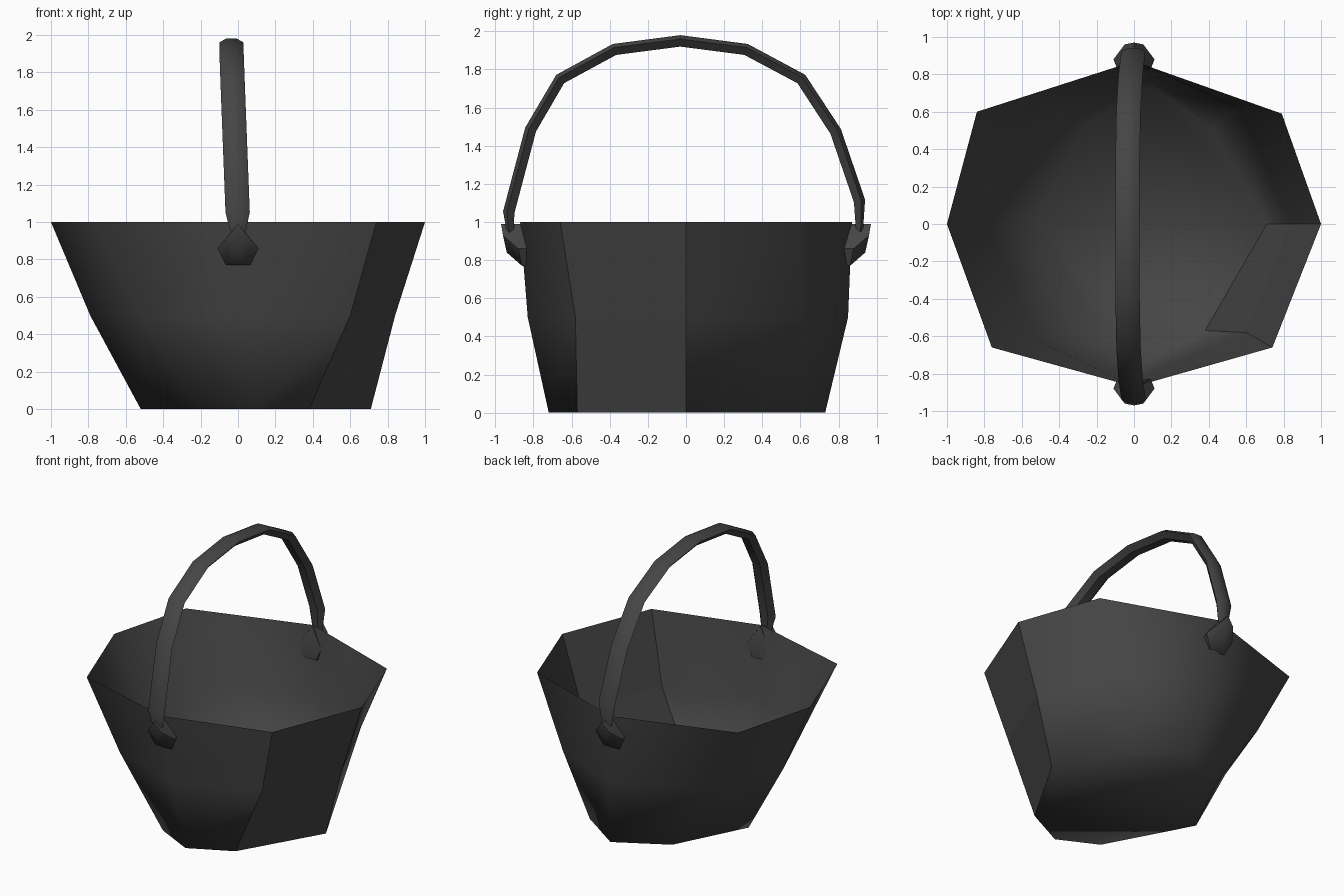
import bpy
import bmesh
from mathutils import Vector

cube = bpy.data.objects.get("Cube")
if cube:
    bpy.data.objects.remove(cube, do_unlink=True)

charcoal = bpy.data.materials.new("charcoal")
charcoal.use_nodes = True
colour = (0.06, 0.06, 0.06, 1)
charcoal.diffuse_color = colour
charcoal.node_tree.nodes["Principled BSDF"].inputs["Base Color"].default_value = colour


def finish(name, bm):
    bmesh.ops.recalc_face_normals(bm, faces=bm.faces)
    mesh = bpy.data.meshes.new(name)
    bm.to_mesh(mesh)
    bm.free()
    mesh.materials.append(charcoal)
    obj = bpy.data.objects.new(name, mesh)
    bpy.context.collection.objects.link(obj)
    return obj


def bridge(bm, low, high):
    n = len(low)
    return [bm.faces.new((low[i], low[(i + 1) % n], high[(i + 1) % n], high[i]))
            for i in range(n)]


# Bucket: three irregular octagons, joined from the floor to the rim
bottom = [(.71, 0), (.42, .51), (.1, .73), (-.26, .53),
          (-.52, .02), (-.2, -.58), (.08, -.72), (.38, -.57)]
middle = [(.84, 0), (.56, .62), (.04, .85), (-.58, .58),
          (-.79, 0), (-.52, -.62), (.03, -.83), (.6, -.58)]
rim = [(1, 0), (.79, .59), (0, .87), (-.84, .6),
       (-1, 0), (-.76, -.66), (0, -.87), (.74, -.66)]
bm = bmesh.new()
rings = [[bm.verts.new((x, y, z)) for x, y in ring]
         for ring, z in ((bottom, 0), (middle, .5), (rim, 1))]
bm.faces.new(rings[0][::-1])
panels = []
for low, high in zip(rings, rings[1:]):
    panels.append(bridge(bm, low, high)[-1])
for face in bm.faces:
    face.smooth = face not in panels
finish("bucket", bm)

# Handle: flattened hexagon section swept along a faceted arch
arch = [(-.92, .94), (-.93, 1.05), (-.815, 1.485), (-.66, 1.75), (-.375, 1.905),
        (-.03, 1.95), (.315, 1.905), (.605, 1.75), (.785, 1.475), (.91, 1.11), (.91, .95)]
section = [(-.065, .01), (-.03, .03), (.03, .03), (.065, .01), (.03, -.03), (-.03, -.03)]
path = [Vector((0, y, z)) for y, z in arch]
bm = bmesh.new()
rings = []
for i, p in enumerate(path):
    along = (path[min(i + 1, len(path) - 1)] - path[max(i - 1, 0)]).normalized()
    outward = Vector((0, -along.z, along.y))
    size = .6 if i in (0, len(path) - 1) else 1
    lean = -.035 * max(0, min(1, (p.z - 1) / .9))
    rings.append([bm.verts.new(p + Vector((lean + a * size, 0, 0)) + outward * b * size)
                  for a, b in section])
for low, high in zip(rings, rings[1:]):
    bridge(bm, low, high)
bm.faces.new(rings[0])
bm.faces.new(rings[-1])
handle = finish("handle", bm)

# Faceted lugs through the wall at both handle ends
lugs = []
half = [(0, .97, .99), (0, .86, .99), (.05, .96, .93), (.11, .88, .86),
        (.065, .86, .77), (0, .94, .84), (0, .85, .79), (.09, .83, .86), (.05, .83, .77)]
for name, side in (("front_lug", -1), ("back_lug", 1)):
    bm = bmesh.new()
    for x, y, z in half:
        for sx in ((1, -1) if x else (1,)):
            bm.verts.new((sx * x, side * y, z))
    bmesh.ops.convex_hull(bm, input=bm.verts)
    lugs.append(finish(name, bm))

# Soft shading on the rounded parts, sharp creases kept
bpy.ops.object.select_all(action="DESELECT")
for obj in [handle] + lugs:
    obj.select_set(True)
bpy.context.view_layer.objects.active = handle
bpy.ops.object.shade_smooth_by_angle(angle=.8)
